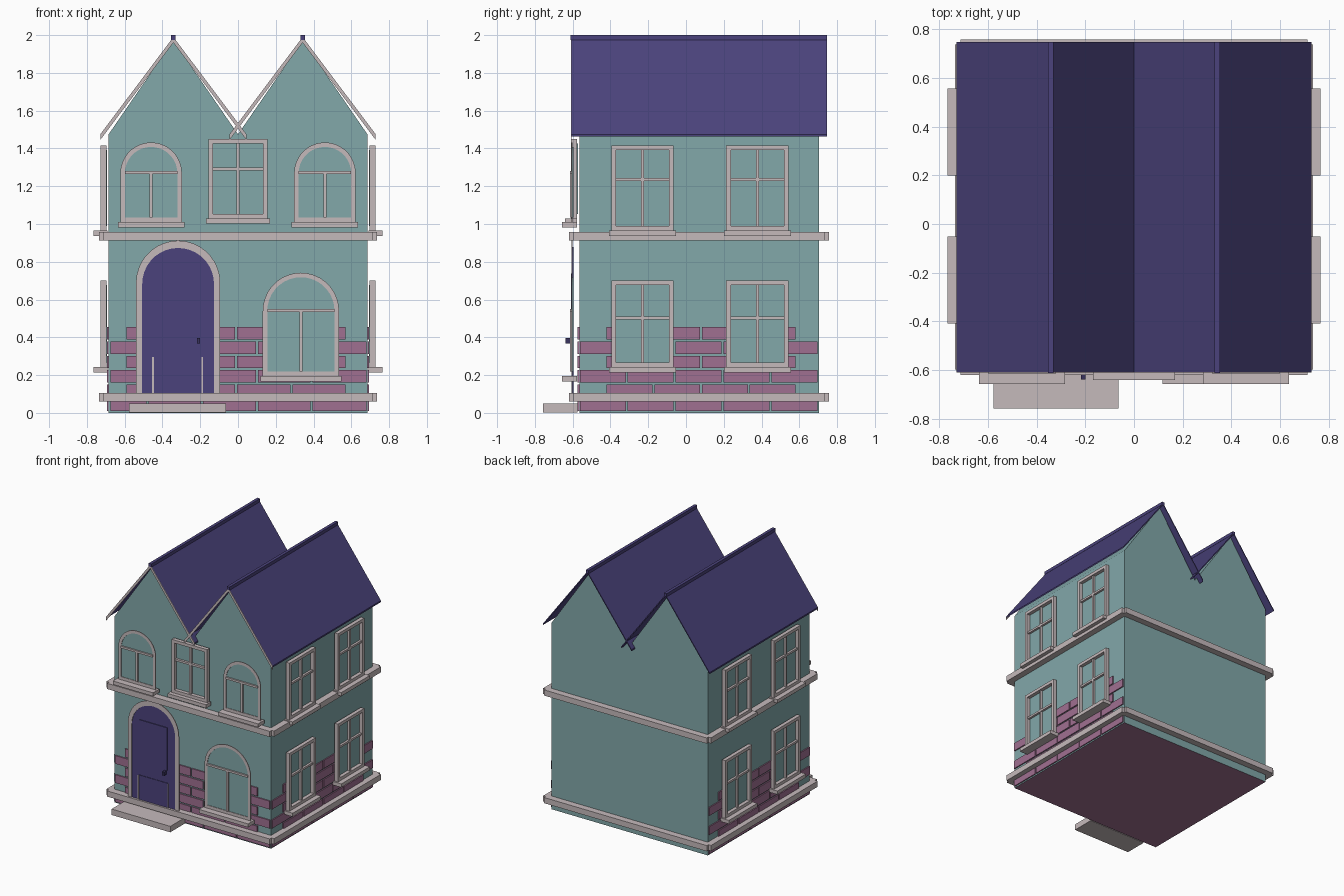
import bpy, bmesh, math

if "Cube" in bpy.data.objects:
    bpy.data.objects.remove(bpy.data.objects["Cube"])

def material(name, rgb):
    m = bpy.data.materials.new(name)
    m.diffuse_color = (*rgb, 1)
    m.use_nodes = True
    m.node_tree.nodes["Principled BSDF"].inputs["Base Color"].default_value = m.diffuse_color
    return m

WALL = material("teal wall", (0.223, 0.392, 0.400))
TRIM = material("pale trim", (0.560, 0.490, 0.500))
BRICK = material("mauve brick", (0.350, 0.160, 0.285))
INDIGO = material("indigo", (0.070, 0.055, 0.200))
DARK = material("dark indigo", (0.040, 0.032, 0.110))

# Wall frames: (along wall, distance outwards, height) -> world
def front(u, d, z): return (u, -d, z)
def right(u, d, z): return (d, u, z)
def left(u, d, z): return (-d, u, z)

def prism(bm, f, pts, d0, d1):
    a = [bm.verts.new(f(u, d0, z)) for u, z in pts]
    b = [bm.verts.new(f(u, d1, z)) for u, z in pts]
    n = len(pts)
    bm.faces.new(a)
    bm.faces.new(b[::-1])
    for i in range(n):
        j = (i + 1) % n
        bm.faces.new((a[i], b[i], b[j], a[j]))

def box(bm, f, u0, u1, d0, d1, z0, z1):
    prism(bm, f, [(u0, z0), (u1, z0), (u1, z1), (u0, z1)], d0, d1)

def ring(bm, f, outer, inner, d0, d1):
    loops = [[bm.verts.new(f(u, d, z)) for u, z in p]
             for p, d in ((outer, d0), (outer, d1), (inner, d1), (inner, d0))]
    n = len(outer)
    for k in range(4):
        a, b = loops[k], loops[(k + 1) % 4]
        for i in range(n):
            j = (i + 1) % n
            bm.faces.new((a[i], a[j], b[j], b[i]))

def finish(name, bm, *mats):
    bmesh.ops.recalc_face_normals(bm, faces=bm.faces)
    me = bpy.data.meshes.new(name)
    bm.to_mesh(me)
    bm.free()
    for m in mats:
        me.materials.append(m)
    ob = bpy.data.objects.new(name, me)
    bpy.context.collection.objects.link(ob)
    return ob

def solid_box(name, mat, *dims):
    bm = bmesh.new()
    box(bm, lambda u, d, z: (u, d, z), *dims)
    return finish(name, bm, mat)

def outline(c, h, z0, z1, arched, n=18):
    if not arched:
        return [(c - h, z0), (c + h, z0), (c + h, z1), (c - h, z1)]
    arc = [(c + h * math.cos(math.pi * i / n), z1 - h + h * math.sin(math.pi * i / n))
           for i in range(n + 1)]
    return [(c - h, z0), (c + h, z0)] + arc

def window(name, f, c, h, z0, z1, bar, d0, d1, sill, arched=False, fw=0.024):
    inner = outline(c, h - fw, z0 + fw, z1 - fw, arched)
    bm = bmesh.new()
    ring(bm, f, outline(c, h, z0, z1, arched), inner, d0, d1)
    m0, m1 = (d1 - 0.004, d1 + 0.008) if arched else (d0 + 0.005, d1 - 0.008)
    box(bm, f, c - h + fw, c + h - fw, m0, m1, bar - 0.008, bar + 0.008)
    box(bm, f, c - 0.008, c + 0.008, m0, m1, z0 + fw, bar if arched else z1 - fw)
    finish(name + "_frame", bm, TRIM)
    bm = bmesh.new()
    box(bm, f, c - h - 0.013, c + h + 0.013, *sill, z0 - 0.028, z0)
    finish(name + "_sill", bm, TRIM)
    bm = bmesh.new()
    prism(bm, f, inner, d0 - 0.004, d0 + 0.002)
    finish(name + "_glass", bm, WALL)

# Walls with twin gables; the underside is brick coloured
bm = bmesh.new()
prism(bm, front, [(-0.685, 0), (0.685, 0), (0.685, 1.475), (0.343, 1.972),
                  (0, 1.475), (-0.343, 1.972), (-0.685, 1.475)], 0.565, -0.705)
walls = finish("walls", bm, WALL, BRICK)
for p in walls.data.polygons:
    if p.normal.z < -0.9:
        p.material_index = 1

# Horizontal bands with notched corners
for name, z0, z1 in (("base_band", 0.06, 0.105), ("floor_band", 0.912, 0.957)):
    solid_box(name + "_front_back", TRIM, -0.712, 0.712, -0.62, 0.757, z0, z1)
    solid_box(name + "_sides", TRIM, -0.735, 0.735, -0.598, 0.737, z0, z1)

# Brick courses on the front and both sides
EVEN_F = [-0.68, -0.48, -0.19, 0.1, 0.39, 0.685]
ODD_F = [-0.595 + 0.2925 * i for i in range(5)]
EVEN_S = [-0.567 + 0.2535 * i for i in range(6)]
ODD_S = [-0.425 + 0.2525 * i for i in range(5)]
for name, f, even, odd, d in (("front", front, EVEN_F, ODD_F, 0.565),
                              ("right", right, EVEN_S, ODD_S, 0.685),
                              ("left", left, EVEN_S, ODD_S, 0.685)):
    bm = bmesh.new()
    for k in range(6):
        z = 0.01 + 0.0757 * k
        cuts = odd if k % 2 else even
        for a, b in zip(cuts, cuts[1:]):
            box(bm, f, a + 0.005, b - 0.005, d - 0.003, d + 0.009, z, z + 0.065)
    finish(name + "_bricks", bm, BRICK)

# Side windows
for sname, f in (("right", right), ("left", left)):
    for wname, c in (("front", -0.23), ("back", 0.378)):
        for lname, z0, z1, bar in (("lower", 0.242, 0.70, 0.503), ("upper", 0.965, 1.415, 1.235)):
            window(f"{sname}_{wname}_{lname}_window", f, c, 0.165, z0, z1, bar,
                   0.697, 0.727, (0.69, 0.765))

# Front windows
window("centre_window", front, 0, 0.156, 1.03, 1.45, 1.29, 0.577, 0.608, (0.577, 0.64))
for name, c in (("left", -0.46), ("right", 0.46)):
    window(name + "_arched_window", front, c, 0.163, 1.01, 1.432, 1.272,
           0.6, 0.606, (0.577, 0.657), True)
window("lower_arched_window", front, 0.333, 0.202, 0.195, 0.742, 0.542,
       0.6, 0.606, (0.577, 0.657), True)

# Front door
bm = bmesh.new()
ring(bm, front, outline(-0.317, 0.223, 0.1, 0.912, True),
     outline(-0.317, 0.19, 0.101, 0.873, True), 0.6, 0.606)
finish("door_frame", bm, TRIM)
bm = bmesh.new()
prism(bm, front, outline(-0.317, 0.195, 0.1, 0.877, True), 0.595, 0.602)
finish("door", bm, INDIGO)
bm = bmesh.new()
box(bm, front, -0.445, -0.195, 0.6, 0.608, 0.40, 0.737)
box(bm, front, -0.445, -0.19, 0.6, 0.606, 0.1, 0.298)
finish("door_panels", bm, INDIGO)
bm = bmesh.new()
for u in (-0.45, -0.19):
    box(bm, front, u - 0.004, u + 0.004, 0.6, 0.607, 0.1, 0.295)
finish("door_panel_edges", bm, TRIM)
bm = bmesh.new()
box(bm, front, -0.218, -0.2, 0.606, 0.638, 0.368, 0.396)
finish("door_handle", bm, DARK)

# Doorstep
solid_box("doorstep", TRIM, -0.577, -0.063, -0.757, -0.575, 0.003, 0.05)

# Twin roofs: thin sheets, front barge boards and ridge caps
for name, c in (("left", -0.342), ("right", 0.342)):
    def chevron(t):
        return [(c - 0.387, 1.475), (c, 1.99), (c + 0.387, 1.475),
                (c + 0.387, 1.475 - t), (c, 1.99 - t), (c - 0.387, 1.475 - t)]
    bm = bmesh.new()
    prism(bm, front, chevron(0.012), 0.607, -0.747)
    finish(name + "_roof", bm, INDIGO)
    bm = bmesh.new()
    prism(bm, front, chevron(0.03), 0.606, 0.610)
    finish(name + "_barge_board", bm, TRIM)
    solid_box(name + "_ridge_cap", INDIGO, c - 0.012, c + 0.012, -0.612, 0.747, 1.975, 2.0)
